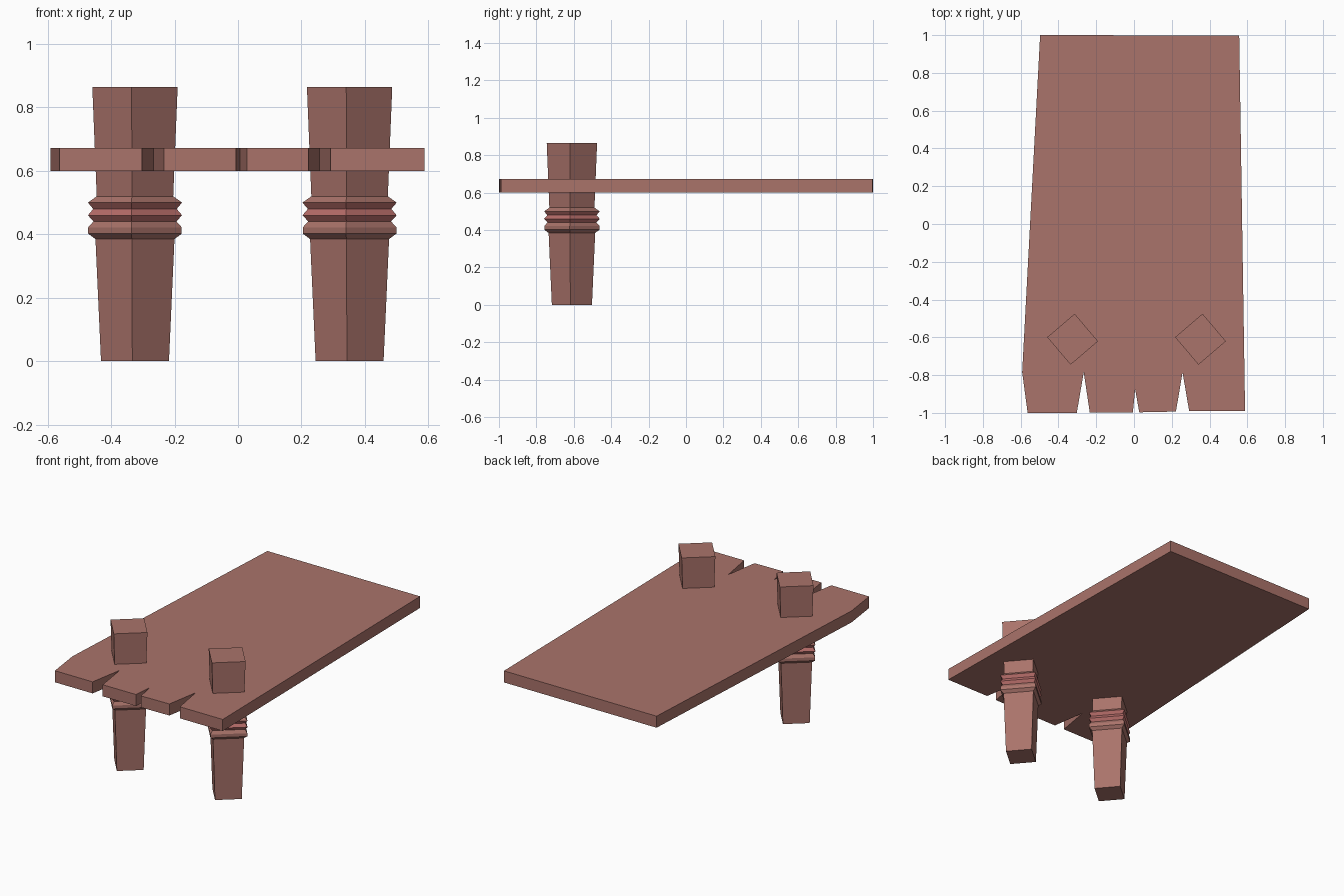
import bpy, bmesh, math

if "Cube" in bpy.data.objects:
    bpy.data.objects.remove(bpy.data.objects["Cube"])


def material(name, color):
    m = bpy.data.materials.new(name)
    m.diffuse_color = (*color, 1)
    m.use_nodes = True
    m.node_tree.nodes["Principled BSDF"].inputs["Base Color"].default_value = m.diffuse_color
    return m


wood = material("brown wood", (0.40, 0.172, 0.145))
red = material("red rope", (0.48, 0.155, 0.145))


def add_object(name, bm, mats):
    bmesh.ops.recalc_face_normals(bm, faces=bm.faces)
    mesh = bpy.data.meshes.new(name)
    bm.to_mesh(mesh)
    bm.free()
    for m in mats:
        mesh.materials.append(m)
    ob = bpy.data.objects.new(name, mesh)
    bpy.context.collection.objects.link(ob)
    return ob


# Plank with a splintered front end, extruded from its outline
outline = [(-0.497, 1.0), (0.557, 0.998), (0.588, -0.99), (0.292, -0.99),
           (0.257, -0.785), (0.222, -0.993), (0.028, -0.997), (0.006, -0.875),
           (-0.006, -0.998), (-0.234, -0.999), (-0.266, -0.785),
           (-0.303, -1.0), (-0.563, -1.0), (-0.592, -0.785)]
bm = bmesh.new()
face = bm.faces.new([bm.verts.new((x, y, 0.60)) for x, y in outline])
new = bmesh.ops.extrude_face_region(bm, geom=[face])["geom"]
for v in new:
    if isinstance(v, bmesh.types.BMVert):
        v.co.z = 0.672
add_object("dock_plank", bm, [wood])

# Square posts with a bound collar: (radius, height) profile turned in 4 sides
profile = [(0.1075, 0), (0.125, 0.385), (0.148, 0.402), (0.148, 0.422),
           (0.131, 0.441), (0.149, 0.460), (0.132, 0.480), (0.149, 0.500),
           (0.121, 0.520), (0.135, 0.865)]
turn = math.radians(-4.5)


def post(name, cx, cy):
    bm = bmesh.new()
    rings = [[bm.verts.new((cx + r * math.cos(turn + i * math.pi / 2),
                            cy + r * math.sin(turn + i * math.pi / 2), z))
              for i in range(4)] for r, z in profile]
    for a, b in zip(rings, rings[1:]):
        for i in range(4):
            j = (i + 1) % 4
            f = bm.faces.new((a[i], a[j], b[j], b[i]))
            # rope colour on the ridges of the collar
            f.material_index = int(0.44 < f.calc_center_median().z < 0.50)
    bm.faces.new(rings[0])
    bm.faces.new(rings[-1])
    add_object(name, bm, [wood, red])


post("left_post", -0.325, -0.61)
post("right_post", 0.352, -0.61)
